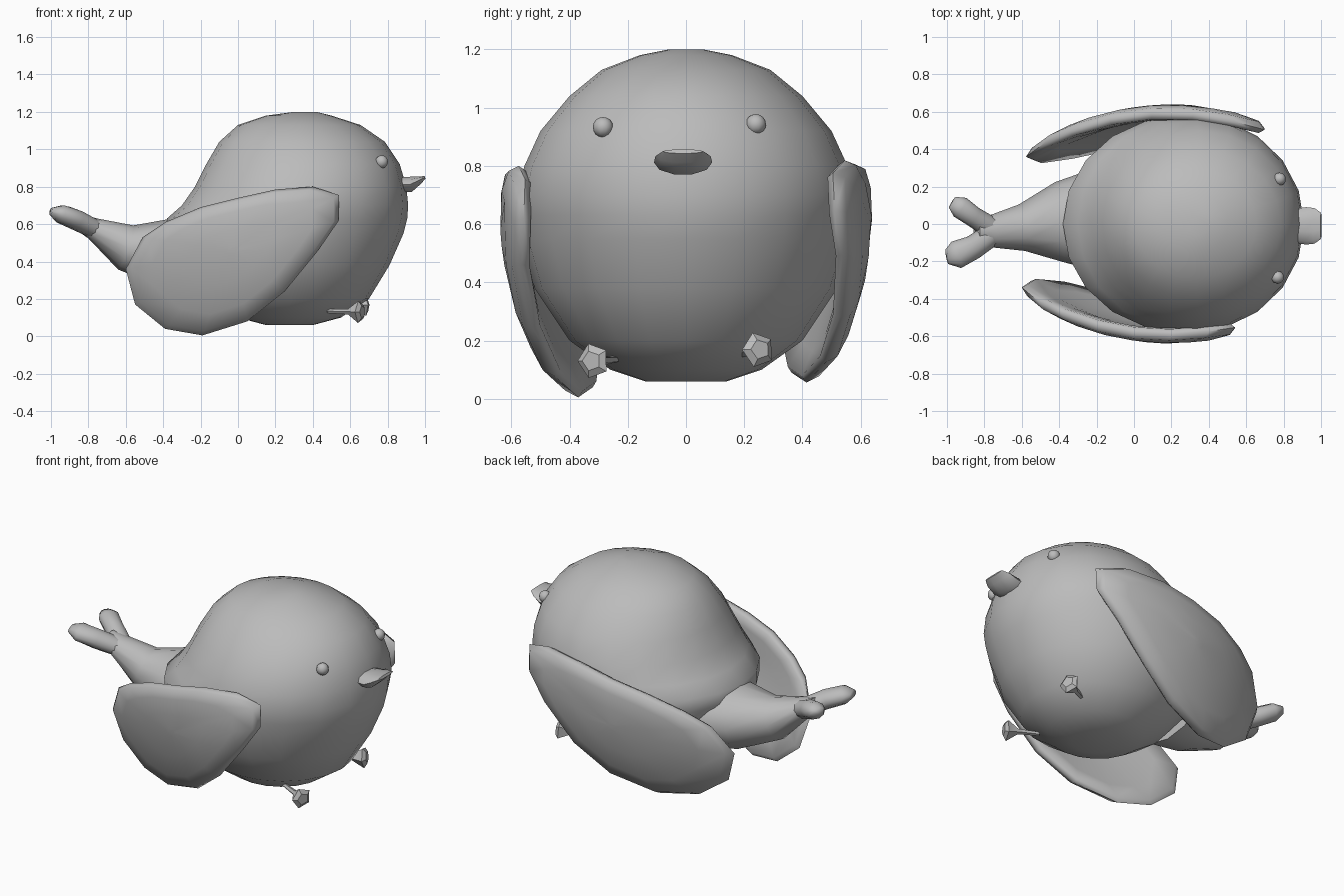
import bpy, bmesh, math
from mathutils import Vector

if "Cube" in bpy.data.objects:
    bpy.data.objects.remove(bpy.data.objects["Cube"], do_unlink=True)

grey = bpy.data.materials.new("plain grey")
grey.use_nodes = True
grey.diffuse_color = (0.5, 0.5, 0.5, 1)
grey.node_tree.nodes["Principled BSDF"].inputs["Base Color"].default_value = (0.5, 0.5, 0.5, 1)


def finish(name, bm, angle=50):
    bmesh.ops.recalc_face_normals(bm, faces=bm.faces)
    mesh = bpy.data.meshes.new(name)
    bm.to_mesh(mesh)
    bm.free()
    mesh.materials.append(grey)
    obj = bpy.data.objects.new(name, mesh)
    bpy.context.collection.objects.link(obj)
    bpy.ops.object.select_all(action='DESELECT')
    obj.select_set(True)
    bpy.context.view_layer.objects.active = obj
    bpy.ops.object.shade_smooth_by_angle(angle=math.radians(angle))
    return obj


def ring(center, u, v, sides):
    steps = [2 * math.pi * i / sides for i in range(sides)]
    return [Vector(center) + Vector(u) * math.cos(a) + Vector(v) * math.sin(a) for a in steps]


def skin(name, rings, angle=50):
    """Bridge closed rings in order and cap both ends."""
    bm = bmesh.new()
    loops = [[bm.verts.new(p) for p in r] for r in rings]
    for a, b in zip(loops, loops[1:]):
        for i in range(len(a)):
            j = (i + 1) % len(a)
            bm.faces.new((a[i], a[j], b[j], b[i]))
    bm.faces.new(loops[0])
    bm.faces.new(loops[-1])
    return finish(name, bm, angle)


def tube(name, stations, sides=10, angle=50):
    """Stations are (center, width radius, height radius) along a path."""
    pts = [Vector(s[0]) for s in stations]
    rings = []
    for i, (c, w, h) in enumerate(stations):
        t = (pts[min(i + 1, len(pts) - 1)] - pts[max(i - 1, 0)]).normalized()
        u = t.cross(Vector((0, 0, 1))).normalized()
        rings.append(ring(c, u * w, u.cross(t) * h, sides))
    return skin(name, rings, angle)


# Body: height, back x, front x, half width
body = [(.06, .15, .4, .14), (.1, 0, .55, .26), (.2, -.15, .7, .4),
        (.38, -.3, .81, .52), (.55, -.38, .885, .57), (.63, -.38, .905, .58),
        (.7, -.3, .91, .58), (.8, -.23, .9, .555), (.92, -.17, .865, .5),
        (1.04, -.1, .785, .4), (1.13, 0, .655, .29), (1.18, .15, .5, .16),
        (1.2, .3, .42, .06)]
skin("body", [ring(((b + f) / 2, 0, z), ((f - b) / 2, 0, 0), (0, w, 0), 20)
              for z, b, f, w in body], 70)

# Tail and its two forked tips
tube("tail", [((-.22, .02, .44), .27, .19), ((-.4, .01, .445), .215, .18),
              ((-.6, -.02, .475), .125, .125), ((-.77, -.04, .575), .085, .06),
              ((-.84, -.04, .605), .055, .045)], 12, 70)
tube("right_tail_tip", [((-.75, -.05, .565), .06, .05), ((-.86, -.125, .62), .065, .055),
                        ((-.95, -.165, .655), .075, .05), ((-1, -.175, .668), .04, .02)], 10, 70)
tube("left_tail_tip", [((-.75, -.03, .565), .06, .05), ((-.86, .04, .62), .055, .055),
                       ((-.93, .09, .65), .06, .05), ((-.97, .115, .665), .035, .02)], 10, 70)

# Wings: side outline, domed over the body, with rounded rims
outline = [(-.6, .36), (-.51, .53), (-.39, .61), (-.2, .69), (0, .74), (.2, .785),
           (.4, .8), (.54, .755), (.54, .62), (.43, .46), (.25, .24), (.05, .08),
           (-.19, .005), (-.39, .04), (-.55, .17)]


def wing(name, side, shape):
    cx = sum(p[0] for p in shape) / len(shape)
    cz = sum(p[1] for p in shape) / len(shape)
    layers = [(.06, .042), (.4, .042), (.75, .04), (.95, .03), (1, 0)]
    layers += [(s, -t) for s, t in reversed(layers[:-1])]
    rings = []
    for s, t in layers:
        loop = []
        for px, pz in shape:
            x, z = cx + (px - cx) * s, cz + (pz - cz) * s
            y = .598 - .35 * (x - .2) ** 2 - .42 * (z - .65) ** 2
            loop.append(Vector((x, side * (y + t), z)))
        rings.append(loop)
    skin(name, rings, 70)


wing("right_wing", -1, outline)
wing("left_wing", 1, [(x * 1.12 + .094, z * .96 + .051) for x, z in outline])

# Upturned beak
tube("beak", [((.85, -.01, .81), .09, .04), ((.92, -.01, .812), .1, .044),
              ((.965, -.01, .833), .095, .024), ((1, -.01, .85), .07, .008)], 10)

# Eyes
for name, place in (("right_eye", (.768, -.285, .933)), ("left_eye", (.778, .24, .943))):
    bm = bmesh.new()
    bmesh.ops.create_uvsphere(bm, u_segments=10, v_segments=8, radius=.035)
    eye = finish(name, bm, 70)
    eye.location = place

# Feet: thin leg flaring to a five-sided pad
for name, hip, pad in (("right_foot", (.48, -.24, .135), (.665, -.325, .13)),
                       ("left_foot", (.48, .17, .15), (.69, .255, .17))):
    hip, pad = Vector(hip), Vector(pad)
    tube(name, [(hip, .012, .012), (hip.lerp(pad, .6), .016, .016),
                (hip.lerp(pad, .92), .06, .062), (pad, .035, .035)], 5, 30)
